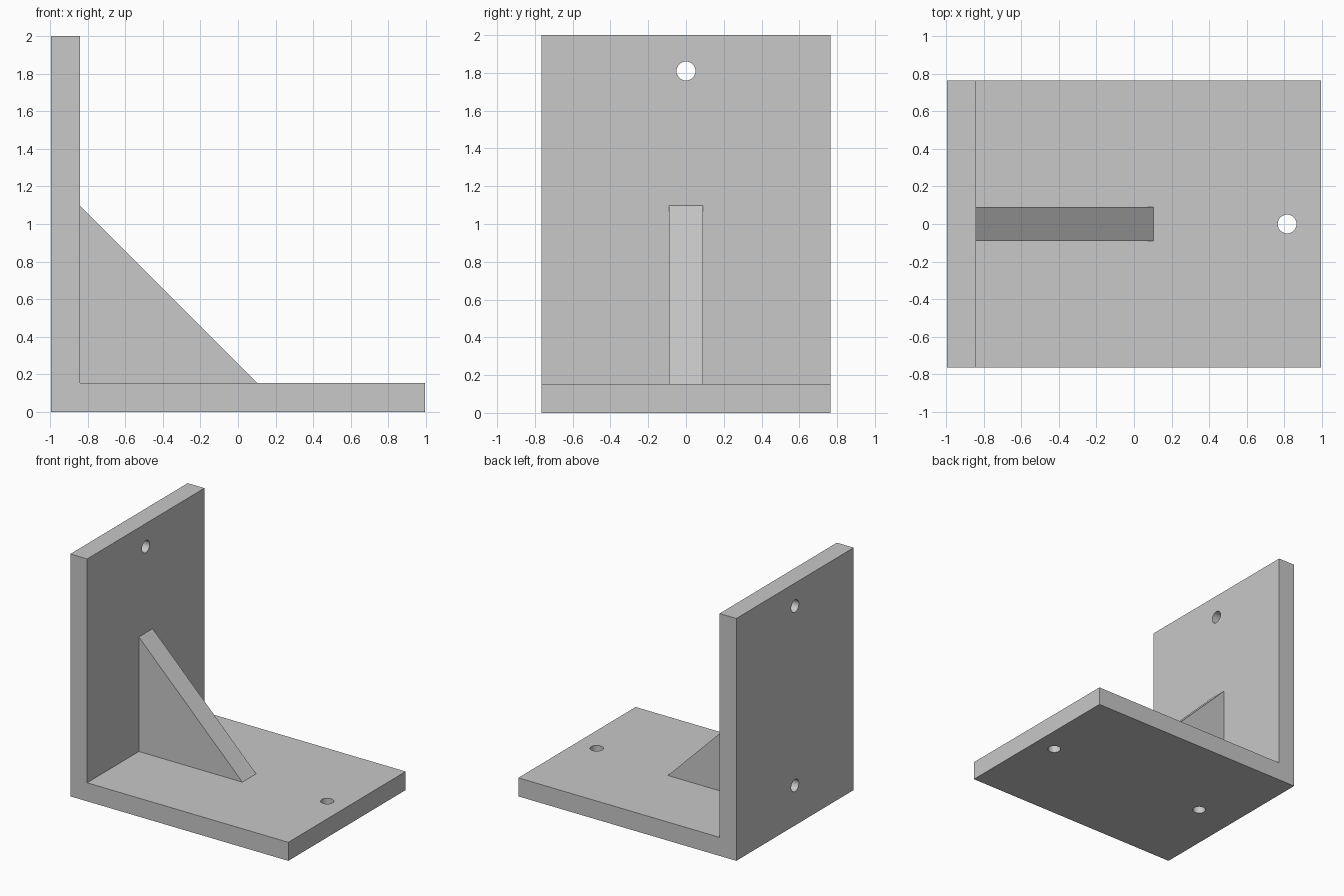
import bpy, bmesh
from mathutils import Matrix, Vector

if "Cube" in bpy.data.objects:
    bpy.data.objects.remove(bpy.data.objects["Cube"], do_unlink=True)

# Main dimensions
HALF_X, HALF_Y, HEIGHT = 0.995, 0.765, 2.0
PLATE = 0.153
RIB_LENGTH, RIB_HALF = 0.945, 0.09
HOLE_RADIUS, NEAR_HOLE, FAR_HOLE = 0.05, 0.33, 1.81
INNER_X = -HALF_X + PLATE

grey = bpy.data.materials.new("plain_grey")
grey.use_nodes = True
colour = (0.58, 0.58, 0.58, 1)
grey.diffuse_color = colour
grey.node_tree.nodes["Principled BSDF"].inputs["Base Color"].default_value = colour


def add_object(name, bm):
    bmesh.ops.recalc_face_normals(bm, faces=bm.faces)
    mesh = bpy.data.meshes.new(name)
    bm.to_mesh(mesh)
    bm.free()
    mesh.materials.append(grey)
    obj = bpy.data.objects.new(name, mesh)
    bpy.context.collection.objects.link(obj)
    return obj


def extrude_profile(name, points, half_width):
    """Extrude an x-z outline symmetrically along y."""
    bm = bmesh.new()
    face = bm.faces.new([bm.verts.new((x, -half_width, z)) for x, z in points])
    grown = bmesh.ops.extrude_face_region(bm, geom=[face])["geom"]
    moved = [v for v in grown if isinstance(v, bmesh.types.BMVert)]
    bmesh.ops.translate(bm, verts=moved, vec=(0, 2 * half_width, 0))
    return add_object(name, bm)


# L-shaped bracket: upright wall and base plate
bracket = extrude_profile("angle_bracket", [
    (-HALF_X, 0), (HALF_X, 0), (HALF_X, PLATE),
    (INNER_X, PLATE), (INNER_X, HEIGHT), (-HALF_X, HEIGHT)], HALF_Y)

# Triangular stiffening rib in the corner
extrude_profile("support_rib", [
    (INNER_X, PLATE), (INNER_X + RIB_LENGTH, PLATE),
    (INNER_X, PLATE + RIB_LENGTH)], RIB_HALF)

# Screw holes: two through the wall, two through the base
bm = bmesh.new()
for distance in (NEAR_HOLE, FAR_HOLE):
    for centre, turn in (
            (Vector((-HALF_X + PLATE / 2, 0, distance)), Matrix.Rotation(1.5707963, 4, "Y")),
            (Vector((-HALF_X + distance, 0, PLATE / 2)), Matrix.Identity(4))):
        bmesh.ops.create_cone(
            bm, cap_ends=True, segments=40, radius1=HOLE_RADIUS,
            radius2=HOLE_RADIUS, depth=PLATE + 0.1,
            matrix=Matrix.Translation(centre) @ turn)
cutter = add_object("hole_cutter", bm)
cutter.hide_render = True

cut = bracket.modifiers.new("screw_holes", "BOOLEAN")
cut.operation, cut.solver, cut.object = "DIFFERENCE", "EXACT", cutter

# Apply the cut, discard the helper, and smooth only the hole walls
bpy.ops.object.select_all(action="DESELECT")
bpy.context.view_layer.objects.active = bracket
bracket.select_set(True)
bpy.ops.object.modifier_apply(modifier=cut.name)
bpy.data.objects.remove(cutter, do_unlink=True)
bpy.ops.object.shade_smooth_by_angle(angle=0.52)
